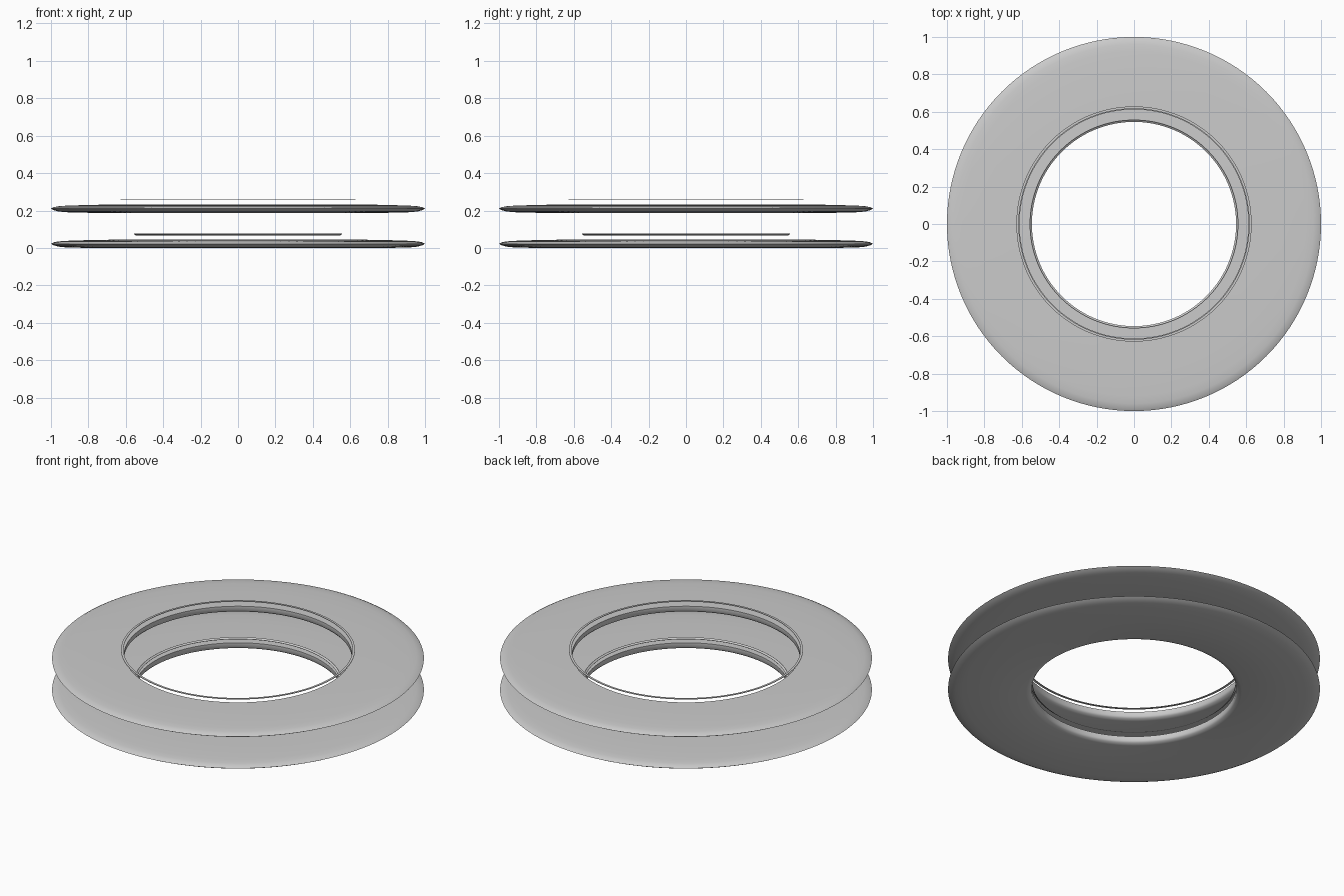
import bpy, math

if "Cube" in bpy.data.objects:
    bpy.data.objects.remove(bpy.data.objects["Cube"])

SEGMENTS = 128


def lathe(name, profile, closed=True):
    """Revolve an (r, z) profile about the z axis."""
    n = len(profile)
    verts, faces = [], []
    for i in range(SEGMENTS):
        a = 2 * math.pi * i / SEGMENTS
        verts += [(r * math.cos(a), r * math.sin(a), z) for r, z in profile]
    for i in range(SEGMENTS):
        j = (i + 1) % SEGMENTS
        for k in range(n if closed else n - 1):
            m = (k + 1) % n
            faces.append((i * n + k, j * n + k, j * n + m, i * n + m))
    mesh = bpy.data.meshes.new(name)
    mesh.from_pydata(verts, [], faces)
    obj = bpy.data.objects.new(name, mesh)
    bpy.context.collection.objects.link(obj)
    bpy.context.view_layer.objects.active = obj
    obj.select_set(True)
    bpy.ops.object.shade_smooth_by_angle(angle=math.radians(40))
    obj.select_set(False)
    return obj


def disc_profile(inner, z):
    """Thin plate: rounded inner underside, crowned faces, tapered rim."""
    return [(inner + r, z + h) for r, h in ((0, 0.045), (0, 0.020), (0.008, 0.010), (0.03, 0.004))] + [
        (r, z + h) for r, h in (
            (0.80, 0.0), (0.92, 0.003), (0.96, 0.007), (0.985, 0.014),
            (1.0, 0.022), (0.985, 0.030), (0.96, 0.035), (0.92, 0.038),
            (0.80, 0.042), (0.68, 0.044))]


# Two stacked ring plates
lathe("lower_ring_plate", disc_profile(0.55, 0.0))
lathe("upper_ring_plate", disc_profile(0.612, 0.188))

# Fine lip rings hovering just above each opening
lathe("lower_lip_ring", [(0.547, 0.067), (0.558, 0.075), (0.556, 0.076), (0.546, 0.069)])
lathe("upper_lip_ring", [(0.616, 0.258), (0.629, 0.258), (0.629, 0.261), (0.616, 0.261)])
